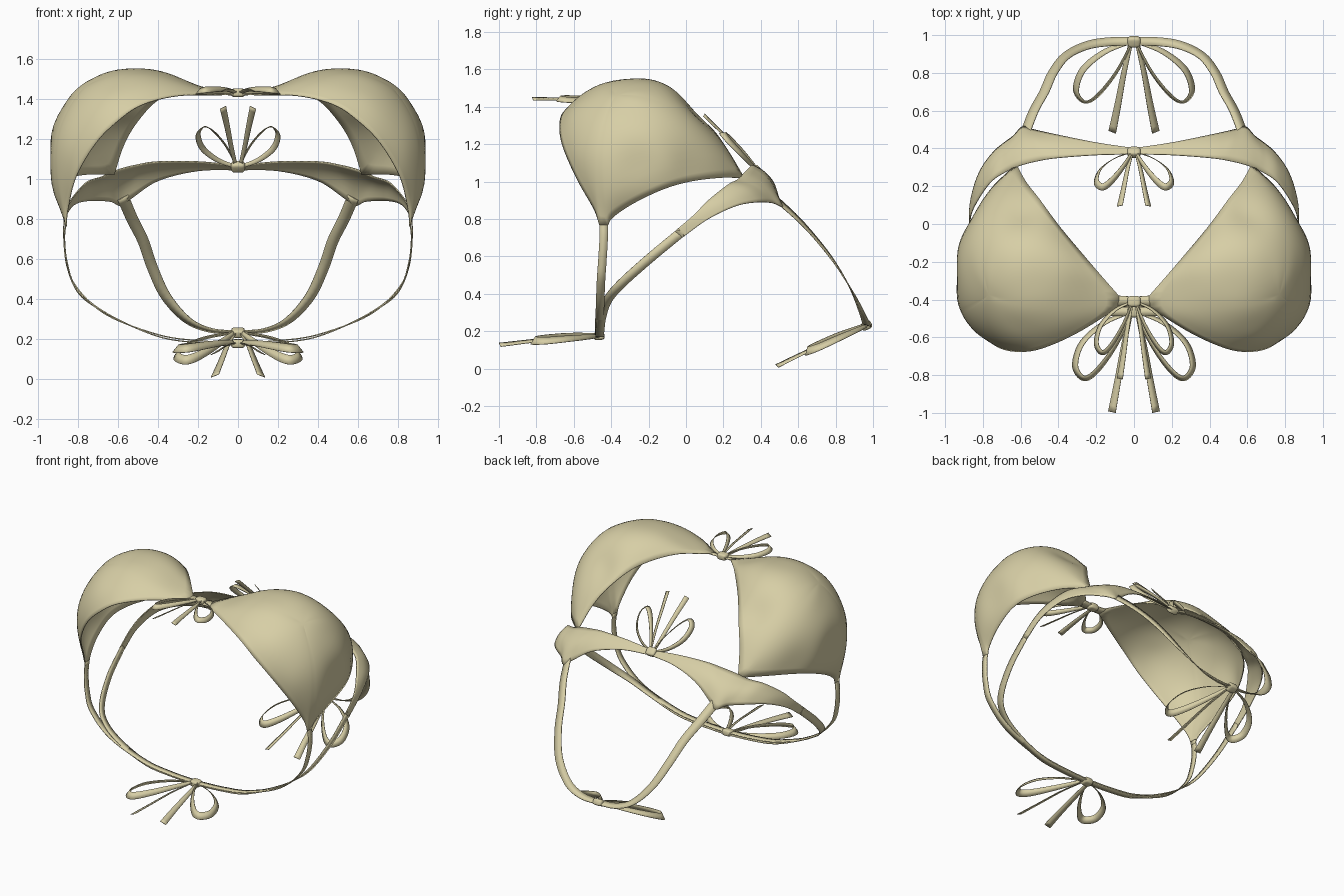
import bpy, bmesh, math
from mathutils import Vector as V

if "Cube" in bpy.data.objects:
    bpy.data.objects.remove(bpy.data.objects["Cube"])

fabric = bpy.data.materials.new("beige fabric")
fabric.diffuse_color = (0.68, 0.62, 0.38, 1)
fabric.use_nodes = True
fabric.node_tree.nodes["Principled BSDF"].inputs["Base Color"].default_value = fabric.diffuse_color


def smooth_path(pts, n=6):
    """Catmull-Rom curve through the points."""
    p = [V(q) for q in pts]
    p = [2 * p[0] - p[1]] + p + [2 * p[-1] - p[-2]]
    out = []
    for a, b, c, d in zip(p, p[1:], p[2:], p[3:]):
        for k in range(n):
            t = k / n
            out.append(0.5 * (2 * b + (c - a) * t + (2 * a - 5 * b + 4 * c - d) * t * t
                              + (3 * b - a - 3 * c + d) * t ** 3))
    return out + [p[-2]]


def finish(name, bm, thickness=0.006, mirror=True):
    """Turn a bmesh into a smooth thin cloth object, mirrored across x."""
    bmesh.ops.recalc_face_normals(bm, faces=bm.faces)
    me = bpy.data.meshes.new(name)
    bm.to_mesh(me)
    bm.free()
    ob = bpy.data.objects.new(name, me)
    bpy.context.collection.objects.link(ob)
    me.materials.append(fabric)
    if mirror:
        m = ob.modifiers.new("mirror", 'MIRROR')
        m.merge_threshold = 0.002
    if thickness:
        s = ob.modifiers.new("thickness", 'SOLIDIFY')
        s.thickness, s.offset = thickness, 0
    bpy.ops.object.select_all(action='DESELECT')
    ob.select_set(True)
    bpy.context.view_layer.objects.active = ob
    bpy.ops.object.shade_smooth_by_angle(angle=math.radians(40))
    return ob


def loft(bm, rows, closed=False):
    """Bridge rows of points with quads."""
    vs = [[bm.verts.new(p) for p in r] for r in rows]
    n = len(vs[0])
    for a, b in zip(vs, vs[1:]):
        for i in range(n if closed else n - 1):
            j = (i + 1) % n
            bm.faces.new((a[i], a[j], b[j], b[i]))
    return vs


def ribbon(bm, path, width, normal):
    """Flat strip along a path; width(t) and normal(t, tangent) shape it."""
    rows, n = [], len(path) - 1
    for i, p in enumerate(path):
        t = i / n
        tangent = path[min(i + 1, n)] - path[max(i - 1, 0)]
        side = tangent.cross(normal(t, tangent)).normalized() * width(t) / 2
        rows.append((p - side, p + side))
    loft(bm, rows)


def strap(name, pts, w0, w1, n0, n1):
    bm = bmesh.new()
    ribbon(bm, smooth_path(pts), lambda t: w0 + (w1 - w0) * t, lambda t, d: V(n0).lerp(V(n1), t))
    finish(name, bm)


# Cups: rounded three-cornered dome, rings shrinking from the hem to the apex
centre, apex = V((0.5, -0.25, 1.1)), V((0.5, -0.25, 0.7)).normalized()
inner_edge = [(0.08, -0.38, 1.435), (0.23, -0.21, 1.455), (0.39, -0.02, 1.40),
              (0.5, 0.13, 1.29), (0.57, 0.22, 1.17), (0.62, 0.31, 1.02)]
side_edge = [(0.64, 0.30, 1.02), (0.76, 0.18, 1.02), (0.86, 0.02, 1.0), (0.905, -0.12, 0.96),
             (0.895, -0.28, 0.885), (0.87, -0.39, 0.81), (0.86, -0.42, 0.76)]
front_edge = [(0.86, -0.46, 0.76), (0.85, -0.49, 0.85), (0.81, -0.58, 1.01), (0.71, -0.655, 1.18),
              (0.6, -0.675, 1.29), (0.48, -0.655, 1.37), (0.3, -0.575, 1.415), (0.08, -0.44, 1.42)]
hem = smooth_path(inner_edge) + smooth_path(side_edge) + smooth_path(front_edge)
fullness = [(0.5, -0.28, 1.55), (0.62, -0.62, 1.38), (0.62, -0.5, 1.48), (0.8, -0.28, 1.46),
            (0.88, -0.27, 1.35), (0.93, -0.25, 1.08), (0.86, -0.55, 1.15), (0.3, -0.29, 1.505),
            (0.2, -0.31, 1.455), (0.56, 0.05, 1.345), (0.7, -0.26, 1.515), (0.87, 0.0, 1.08)]
known = [((p - centre).normalized(), (p - centre).length, 1) for p in hem]
known += [((V(p) - centre).normalized(), (V(p) - centre).length, 7) for p in fullness]


def dome_point(direction):
    """Point on the dome, its radius blended from the hem and fullness points."""
    total = weights = 0
    for d, r, w in known:
        w /= ((direction - d).length_squared + 0.006) ** 1.4
        total, weights = total + w * r, weights + w
    return centre + direction * total / weights


rings = 16
rows = [hem] + [[dome_point(apex.slerp((p - centre).normalized(), 1 - k / rings)) for p in hem]
                for k in range(1, rings)]
bm = bmesh.new()
grid = loft(bm, rows, closed=True)
tip, last = bm.verts.new(dome_point(apex)), grid[-1]
for i, v in enumerate(last):
    bm.faces.new((v, last[(i + 1) % len(last)], tip))
inside = [v for r in grid[1:] for v in r] + [tip]
for _ in range(6):
    bmesh.ops.smooth_vert(bm, verts=inside, factor=0.5, use_axis_x=True, use_axis_y=True, use_axis_z=True)
finish("cup", bm)

# Short link between the cups under the upper bow
strap("cup_link", [(0.085, -0.41, 1.428), (0.04, -0.41, 1.426), (0, -0.41, 1.425)],
      0.062, 0.05, (0, -0.2, 1), (0, -0.2, 1))

# Back wings: lofted between the upper and the lower hem with a slight bulge
upper_hem = [(0, 0.37, 1.065), (0.2, 0.365, 1.085), (0.4, 0.35, 1.085), (0.5, 0.335, 1.07),
             (0.6, 0.31, 1.045), (0.68, 0.275, 1.01), (0.76, 0.22, 0.98), (0.83, 0.12, 0.9),
             (0.865, 0.04, 0.82), (0.872, -0.06, 0.735)]
lower_hem = [(0, 0.40, 1.045), (0.2, 0.43, 1.04), (0.4, 0.47, 0.99), (0.535, 0.5, 0.9),
             (0.59, 0.515, 0.865), (0.64, 0.465, 0.885), (0.74, 0.385, 0.89), (0.82, 0.27, 0.87),
             (0.865, 0.12, 0.80), (0.872, -0.02, 0.70)]
rows = []
for a, b in zip(smooth_path(upper_hem), smooth_path(lower_hem)):
    bulge = V((0.35, 0.55, 0.7)) * min((b - a).length ** 2 * 0.65, 0.035)
    rows.append([a.lerp(b, t / 8) + bulge * math.sin(math.pi * t / 8) for t in range(9)])
bm = bmesh.new()
loft(bm, rows)
finish("back_wing", bm)

# Straps
strap("cup_strap", [(0.86, -0.44, 0.785), (0.868, -0.44, 0.7), (0.855, -0.447, 0.58), (0.81, -0.455, 0.46),
                    (0.66, -0.46, 0.32), (0.4, -0.465, 0.22), (0.2, -0.465, 0.19), (0, -0.465, 0.18)],
      0.045, 0.045, (1, 0, 0), (0, 0, -1))
strap("side_strap", [(0.872, -0.025, 0.73), (0.86, -0.2, 0.585), (0.81, -0.35, 0.45), (0.72, -0.42, 0.365),
                     (0.57, -0.45, 0.28), (0.38, -0.46, 0.205), (0.2, -0.46, 0.18), (0, -0.46, 0.17)],
      0.052, 0.045, (1, 0, 0), (0, 0, -1))
strap("back_strap", [(0.575, 0.485, 0.905), (0.53, 0.6, 0.8), (0.475, 0.7, 0.69), (0.43, 0.8, 0.56),
                     (0.36, 0.89, 0.41), (0.25, 0.945, 0.29), (0.13, 0.965, 0.24), (0, 0.967, 0.232)],
      0.06, 0.046, (0.4, 0.7, 0.6), (0, 0.3, 0.95))


# Bows: one loop and one tail mirrored, plus a rounded knot
def bow(name, origin, along, scale, widen):
    origin, v = V(origin), V(along).normalized()
    w = V((1, 0, 0)).cross(v)
    if w.z < 0:
        w = -w

    def place(pts):
        return smooth_path([origin + V((scale * widen * a, 0, 0)) + v * scale * b + w * scale * c
                            for a, b, c in pts], 5)
    bm = bmesh.new()
    loop = place([(0.01, 0.01, 0.006), (0.055, 0.12, 0.013), (0.105, 0.21, 0.012), (0.15, 0.265, 0.008),
                  (0.18, 0.265, 0.004), (0.2, 0.215, 0), (0.175, 0.125, 0), (0.1, 0.045, 0), (0.01, 0, 0)])
    ribbon(bm, loop, lambda t: scale * (0.016 + 0.022 * math.sin(math.pi * t)),
           lambda t, d: d.cross(w).normalized() + w * 0.8)
    tail = place([(0.012, 0.01, 0), (0.035, 0.14, 0.006), (0.055, 0.28, 0.004), (0.075, 0.41, 0)])
    ribbon(bm, tail, lambda t: scale * (0.018 + 0.016 * t), lambda t, d: w + V((0.5, 0, 0)))
    finish(name + "_bow", bm, 0.004)

    # knot: rounded block
    bm = bmesh.new()
    bmesh.ops.create_uvsphere(bm, u_segments=20, v_segments=12, radius=1)
    for vert in bm.verts:
        a, b, c = (math.copysign(abs(q) ** 0.55, q) for q in vert.co)
        vert.co = origin + V((0.035 * a, 0, 0)) + v * 0.029 * b + w * 0.022 * c
    finish(name + "_knot", bm, 0, False)


bow("front_upper", (0, -0.41, 1.43), (0, -1, 0.03), 1.0, 1.0)
bow("back_upper", (0, 0.38, 1.06), (0, -0.69, 0.72), 1.0, 1.0)
bow("back_lower", (0, 0.965, 0.23), (0, -0.91, -0.41), 1.28, 1.2)
bow("front_lower", (0, -0.465, 0.175), (0, -1, -0.09), 1.3, 1.2)
